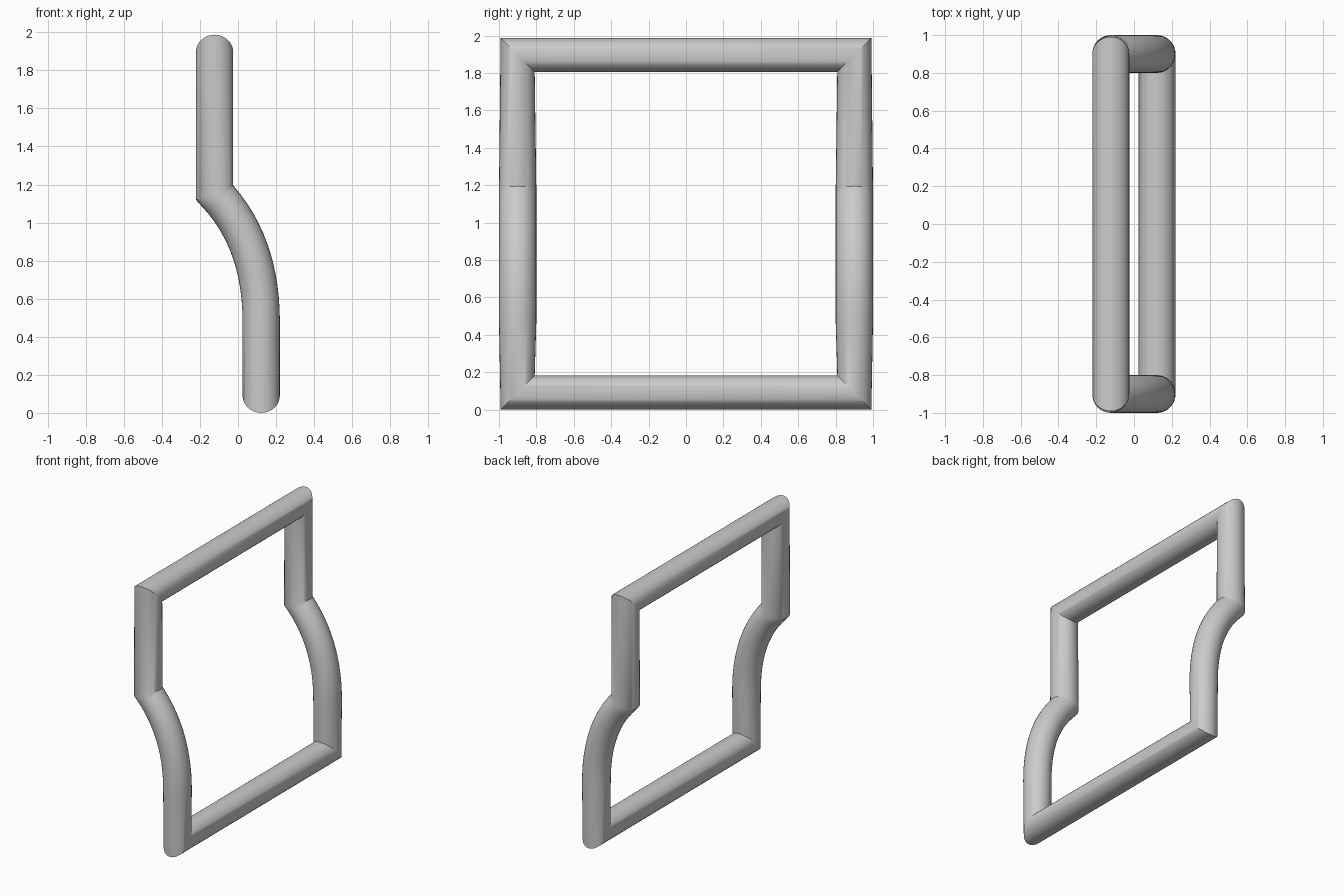
import bpy, bmesh, math
from mathutils import Vector

if "Cube" in bpy.data.objects:
    bpy.data.objects.remove(bpy.data.objects["Cube"])

SIDES = 32
RX, RC, RM = 0.098, 0.091, 0.1     # half width in x, at mitred corners, mid-upright
Y, Z0, Z1 = 0.9, 0.091, 1.896

# Upright centre line in the xz plane: straight, curve, kink, straight
p0, p1, p2 = Vector((0.122, 0.48)), Vector((0.122, 0.9)), Vector((-0.123, 1.157))
path = [Vector((0.122, Z0))]
for i in range(15):
    t = i / 14
    path.append(p0 * (1 - t) ** 2 + p1 * 2 * t * (1 - t) + p2 * t * t)
path.append(Vector((-0.123, Z1)))


def ring(i, side):
    """Cross-section i of the upright on the given y side."""
    c = path[i]
    last = len(path) - 1
    corner = -1 if i == 0 else 1 if i == last else 0
    pts = []
    if corner:
        ax = Vector((RX, 0, 0))
        out = Vector((0, side * RC, corner * RC))
    else:
        a = (c - path[i - 1]).normalized()
        b = (path[i + 1] - c).normalized()
        t = (a + b).normalized()
        r = RX / max(0.5, a.dot(t))        # mitre stretch
        ax = Vector((t.y * r, 0, -t.x * r))
        out = Vector((0, side * RM, 0))
    for k in range(SIDES):
        th = 2 * math.pi * k / SIDES
        pts.append(Vector((c.x, side * Y, c.y)) + ax * math.cos(th) + out * math.sin(th))
    return pts


# Closed tube: up one side, down the other
n = len(path)
rings = [ring(i, 1) for i in range(n)] + [ring(i, -1) for i in reversed(range(n))]
bm = bmesh.new()
vr = [[bm.verts.new(p) for p in r] for r in rings]
for i in range(len(vr)):
    a, b = vr[i], vr[(i + 1) % len(vr)]
    for k in range(SIDES):
        m = (k + 1) % SIDES
        bm.faces.new((a[k], a[m], b[m], b[k]))
bmesh.ops.recalc_face_normals(bm, faces=bm.faces)
mesh = bpy.data.meshes.new("tube_frame")
bm.to_mesh(mesh)
bm.free()
obj = bpy.data.objects.new("tube_frame", mesh)
bpy.context.collection.objects.link(obj)
bpy.context.view_layer.objects.active = obj
obj.select_set(True)
bpy.ops.object.shade_smooth_by_angle(angle=math.radians(35))
